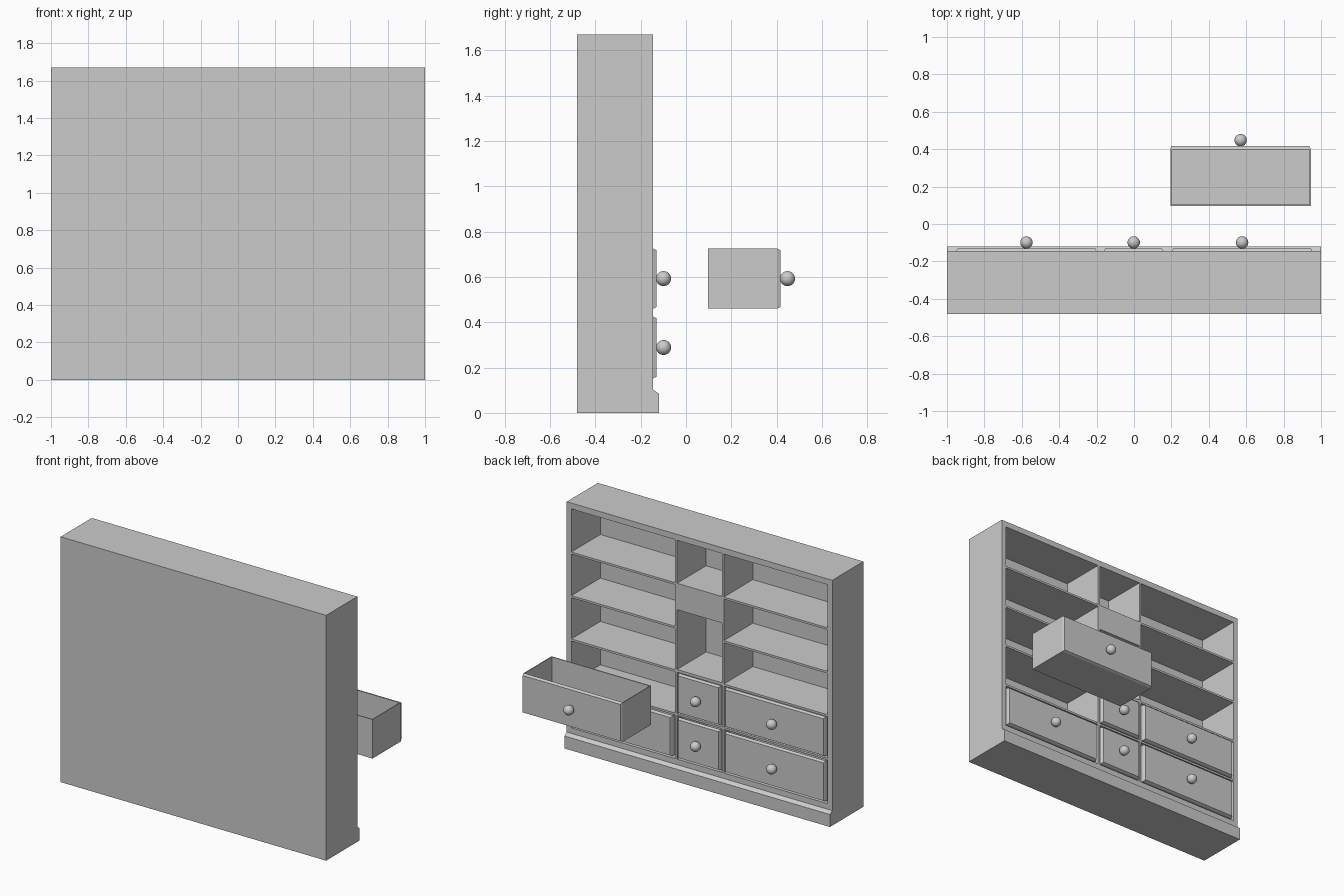
import bpy, bmesh
from mathutils import Vector

if "Cube" in bpy.data.objects:
    bpy.data.objects.remove(bpy.data.objects["Cube"])

BACK, FACE = -0.48, -0.145      # cabinet depth range
INNER = -0.457                  # inner surface of back panel
W, TOP = 0.965, 1.63            # inner half width, inner top
DIV, T = 0.183, 0.014           # divider outer x, board thickness


def finish(bm, name):
    bmesh.ops.recalc_face_normals(bm, faces=bm.faces)
    me = bpy.data.meshes.new(name)
    bm.to_mesh(me)
    bm.free()
    ob = bpy.data.objects.new(name, me)
    bpy.context.collection.objects.link(ob)
    return ob


def cube_bm(x0, x1, y0, y1, z0, z1):
    bm = bmesh.new()
    bmesh.ops.create_cube(bm, size=1)
    for v in bm.verts:
        v.co = Vector((x1 if v.co.x > 0 else x0,
                       y1 if v.co.y > 0 else y0,
                       z1 if v.co.z > 0 else z0))
    return bm


def box(name, *dims):
    return finish(cube_bm(*dims), name)


def drawer(name, x0, x1, z0, z1, shift=0.0):
    y0, y1 = -0.45 + shift, -0.145 + shift
    bm = cube_bm(x0, x1, y0, y1, z0, z1)
    bm.normal_update()
    # hollow tray
    top = max(bm.faces, key=lambda f: f.normal.z)
    bmesh.ops.inset_region(bm, faces=[top], thickness=0.009)
    bmesh.ops.translate(bm, verts=bmesh.ops.extrude_discrete_faces(
        bm, faces=[top])["faces"][0].verts, vec=(0, 0, -(z1 - z0 - 0.012)))
    # chamfered front
    bm.normal_update()
    front = max(bm.faces, key=lambda f: f.normal.y * 10 + f.calc_center_median().y)
    bmesh.ops.inset_region(bm, faces=[front], thickness=0.01, depth=0.015)
    finish(bm, name)
    # round knob
    bpy.ops.mesh.primitive_uv_sphere_add(
        segments=32, ring_count=16, radius=0.033,
        location=((x0 + x1) / 2, y1 + 0.046, (z0 + z1) / 2))
    knob = bpy.context.object
    knob.name = name + "_knob"
    bpy.ops.object.shade_smooth()


# outer case
box("back_panel", -1, 1, BACK, INNER, 0, 1.67)
box("top_panel", -1, 1, INNER, FACE, TOP, 1.67)
box("bottom_block", -1, 1, INNER, FACE, 0, 0.14)
for s, side in ((-1, "left"), (1, "right")):
    box(side + "_side", *sorted((s * W, s)), INNER, FACE, 0.14, TOP)
    box(side + "_divider", *sorted((s * (DIV - T), s * DIV)), INNER, FACE, 0.14, TOP)
    # shelves of the wide column
    for i, z in enumerate((0.45, 0.745, 1.04, 1.337)):
        box(f"{side}_shelf_{i}", *sorted((s * DIV, s * W)), INNER, FACE, z - T, z)

# middle column
c = DIV - T
box("centre_rail", -c, c, INNER, FACE, 0.45 - T, 0.45)
box("centre_shelf", -c, c, INNER, FACE, 0.745 - T, 0.75)
box("centre_block", -c, c, INNER, FACE, 1.157, 1.337)

# plinth moulding with sloped top
bm = bmesh.new()
profile = ((FACE, 0), (-0.12, 0), (-0.12, 0.085), (FACE, 0.102))
face = bm.faces.new([bm.verts.new((-1, y, z)) for y, z in profile])
ext = bmesh.ops.extrude_face_region(bm, geom=[face])
bmesh.ops.translate(bm, vec=(2, 0, 0),
                    verts=[g for g in ext["geom"] if isinstance(g, bmesh.types.BMVert)])
finish(bm, "plinth")

# drawers, one of them pulled out
for row, (z0, z1) in {"lower": (0.152, 0.425), "upper": (0.46, 0.725)}.items():
    drawer(row + "_left_drawer", -0.95, -0.2, z0, z1)
    drawer(row + "_centre_drawer", -0.16, 0.157, z0, z1)
    if row == "lower":
        drawer("lower_right_drawer", 0.203, 0.953, z0, z1)
    else:
        drawer("open_drawer", 0.195, 0.945, z0, z1, 0.547)
